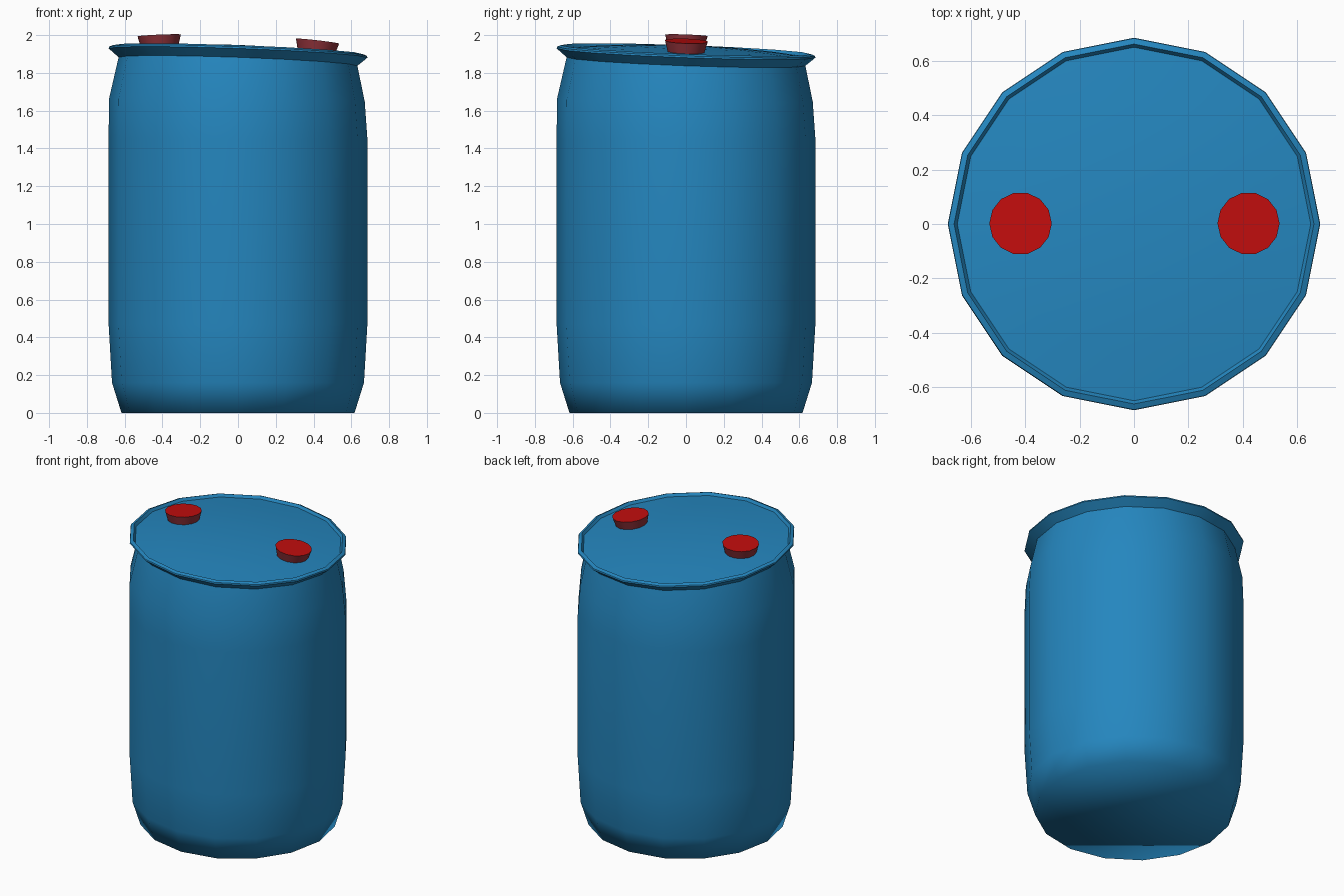
import bpy, bmesh, math
from mathutils import Matrix, Vector

if "Cube" in bpy.data.objects:
    bpy.data.objects.remove(bpy.data.objects["Cube"])

SLOPE = -0.036          # the top of the drum leans down towards +x and +y


def material(name, rgb):
    m = bpy.data.materials.new(name)
    m.diffuse_color = (*rgb, 1)
    m.use_nodes = True
    m.node_tree.nodes["Principled BSDF"].inputs["Base Color"].default_value = m.diffuse_color
    return m


blue = material("drum blue", (0.018, 0.24, 0.52))
red = material("cap red", (0.54, 0.004, 0.004))
dusty = material("cap side dull red", (0.28, 0.032, 0.042))


def lathe(name, rings, sides, mats, close_bottom=False, close_top=False, sharp=None):
    """rings: (radius, z, lean 0-1, sideways shift)"""
    bm = bmesh.new()
    loops = []
    for r, z, lean, shift in rings:
        loop = []
        for i in range(sides):
            a = 2 * math.pi * i / sides
            x, y = r * math.cos(a), r * math.sin(a)
            loop.append(bm.verts.new((x + shift, y + shift, z + lean * SLOPE * (x + y))))
        loops.append(loop)
    for lo, hi in zip(loops, loops[1:]):
        for i in range(sides):
            j = (i + 1) % sides
            bm.faces.new((lo[i], lo[j], hi[j], hi[i]))
    if close_bottom:
        bm.faces.new(loops[0][::-1])
    if close_top:
        bm.faces.new(loops[-1])
    for f in bm.faces:
        f.smooth = True
    me = bpy.data.meshes.new(name)
    bm.to_mesh(me)
    bm.free()
    for m in mats:
        me.materials.append(m)
    ob = bpy.data.objects.new(name, me)
    bpy.context.collection.objects.link(ob)
    if sharp:
        bpy.ops.object.select_all(action='DESELECT')
        ob.select_set(True)
        bpy.context.view_layer.objects.active = ob
        bpy.ops.object.shade_smooth_by_angle(angle=math.radians(sharp))
    return ob


# Drum body, softly shaded through to the base
lathe("drum_body",
      [(0.617, 0, 0, 0), (0.667, 0.16, 0, 0), (0.685, 0.47, 0, 0),
       (0.685, 1.45, 0, 0), (0.677, 1.655, 0.3, -0.006), (0.632, 1.86, 1, 0)],
      16, [blue], close_bottom=True)

# Lid: flared rim, inner step and shallow dome
BASE, DOME, R = 1.905, 0.04, 0.65
dome = [(r, BASE + DOME * (1 - (r / R) ** 2), 1, 0) for r in (0.65, 0.48, 0.3, 0.12)]
lathe("lid", [(0.632, 1.86, 1, 0), (0.685, 1.905, 1, 0), (0.683, 1.914, 1, 0),
              (0.662, 1.923, 1, 0)] + dome, 16, [blue], close_top=True, sharp=25)

# Two screw caps sitting on the dome
for side, name in ((-1, "left_cap"), (1, "right_cap")):
    cap = lathe(name, [(0.098, -0.008, 0, 0), (0.115, 0.055, 0, 0)], 14, [red, dusty],
                close_bottom=True, close_top=True, sharp=30)
    for p in cap.data.polygons:
        p.material_index = 0 if p.normal.z > 0.5 else 1
    x = side * 0.415
    z = BASE + DOME * (1 - (x / R) ** 2) + SLOPE * x
    normal = Vector((2 * DOME * x / R ** 2 - SLOPE, -SLOPE, 1)).normalized()
    turn = Vector((0, 0, 1)).rotation_difference(normal).to_matrix().to_4x4()
    cap.data.transform(Matrix.Translation((x, 0, z)) @ turn)
